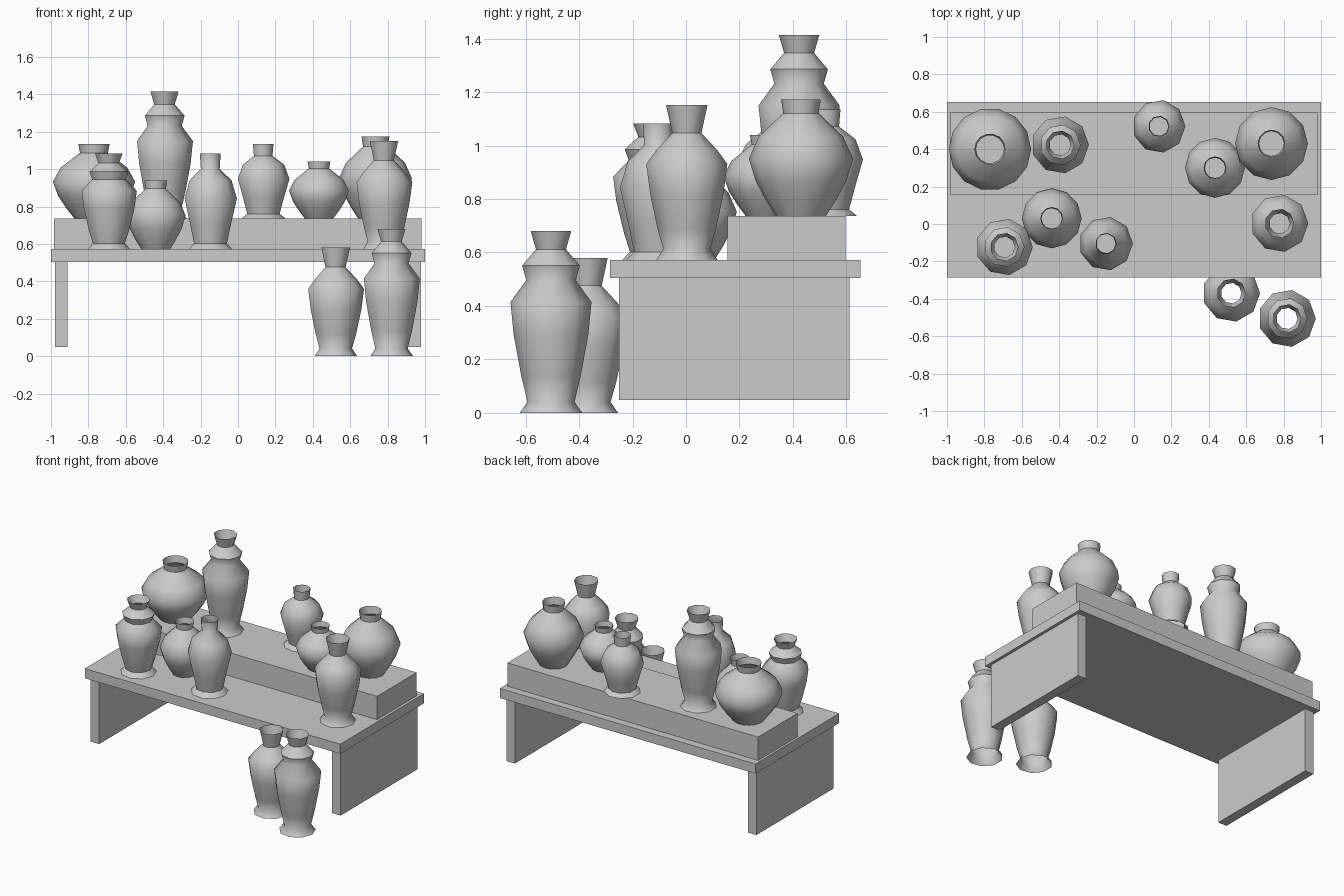
import bpy, bmesh, math

if "Cube" in bpy.data.objects:
    bpy.data.objects.remove(bpy.data.objects["Cube"])


def box(name, x0, x1, y0, y1, z0, z1):
    bm = bmesh.new()
    bmesh.ops.create_cube(bm, size=1)
    for v in bm.verts:
        v.co.x = x1 if v.co.x > 0 else x0
        v.co.y = y1 if v.co.y > 0 else y0
        v.co.z = z1 if v.co.z > 0 else z0
    mesh = bpy.data.meshes.new(name)
    bm.to_mesh(mesh)
    bm.free()
    ob = bpy.data.objects.new(name, mesh)
    bpy.context.collection.objects.link(ob)
    return ob


def vase(name, profile, x, y, z, radius, height, sides):
    """Open, hollow vase turned from a (radius, height) profile."""
    bm = bmesh.new()
    rings = []
    for r, h in profile:
        rings.append([bm.verts.new((r * radius * math.cos(2 * math.pi * i / sides),
                                    r * radius * math.sin(2 * math.pi * i / sides),
                                    h * height)) for i in range(sides)])
    for low, high in zip(rings, rings[1:]):
        for i in range(sides):
            j = (i + 1) % sides
            bm.faces.new((low[i], low[j], high[j], high[i]))
    mesh = bpy.data.meshes.new(name)
    bm.to_mesh(mesh)
    bm.free()
    ob = bpy.data.objects.new(name, mesh)
    bpy.context.collection.objects.link(ob)
    ob.location = (x, y, z)
    bpy.ops.object.select_all(action='DESELECT')
    ob.select_set(True)
    bpy.context.view_layer.objects.active = ob
    bpy.ops.object.shade_smooth_by_angle(angle=math.radians(50))


TABLE, STEP = 0.572, 0.737

# Table: top, raised step at the back, two slab legs
box("table_top", -1, 1, -0.285, 0.652, 0.504, TABLE)
box("back_step", -0.983, 0.98, 0.156, 0.597, TABLE, STEP)
for side, x in (("left", -0.979), ("right", 0.912)):
    box(side + "_leg", x, x + 0.067, -0.25, 0.611, 0.048, 0.504)

# Vase profiles, as fractions of full radius and height
POT = [(.48, 0), (.68, .14), (.87, .3), (1, .49), (.81, .68), (.34, .88), (.38, 1)]
BOTTLE = [(.84, 0), (.63, .06), (.78, .26), (1, .53), (.8, .72), (.36, .84), (.4, 1)]
JAR = [(.76, 0), (.58, .07), (.72, .2), (.9, .42), (1, .62), (.75, .71), (.36, .82), (.51, 1)]
DOUBLE = [(.77, 0), (.58, .06), (.73, .2), (.92, .43), (1, .61), (.61, .73),
          (.71, .81), (.37, .9), (.5, 1)]

# Pots
vase("large_pot_left", POT, -0.77, 0.40, STEP, 0.22, 0.398, 14)
vase("large_pot_right", POT, 0.735, 0.43, STEP, 0.195, 0.436, 12)
vase("small_pot_right", POT, 0.433, 0.30, STEP, 0.16, 0.303, 12)
vase("small_pot_left", POT, -0.44, 0.03, TABLE, 0.16, 0.368, 12)

# Straight-necked bottles
vase("front_bottle", BOTTLE, -0.15, -0.105, TABLE, 0.144, 0.511, 9)
vase("back_bottle", BOTTLE, 0.133, 0.522, STEP, 0.142, 0.398, 9)

# Flared jars
vase("table_jar", JAR, 0.778, 0.003, TABLE, 0.154, 0.579, 9)
vase("floor_jar", JAR, 0.52, -0.37, 0, 0.154, 0.58, 9)

# Double-shouldered vases
vase("tall_back_vase", DOUBLE, -0.395, 0.423, STEP, 0.154, 0.677, 9)
vase("front_vase", DOUBLE, -0.693, -0.123, TABLE, 0.152, 0.511, 9)
vase("floor_vase", DOUBLE, 0.818, -0.505, 0, 0.154, 0.68, 9)
